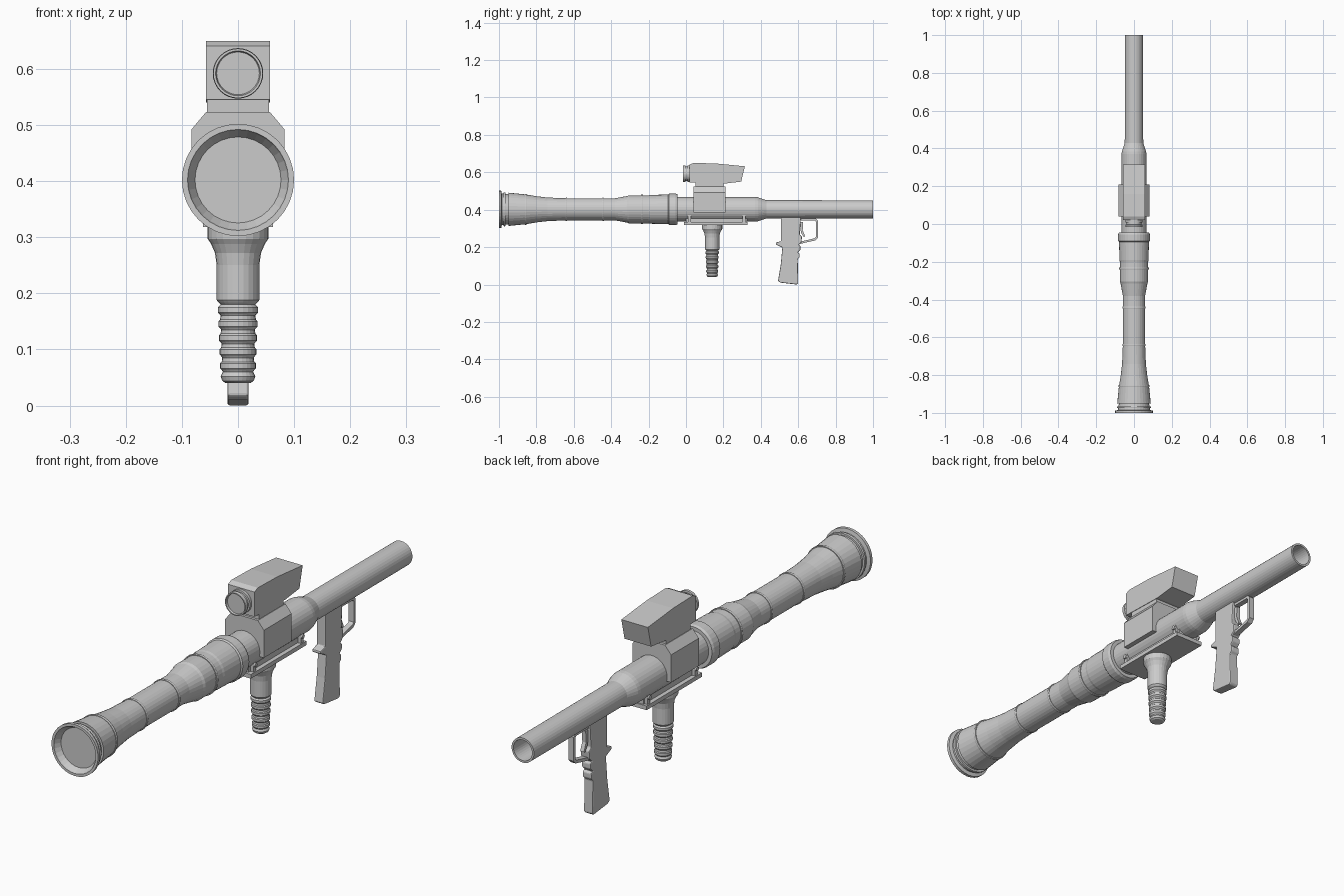
import bpy, bmesh, math
from mathutils import Vector

AXIS_Z = 0.402


def finish(name, bm):
    bmesh.ops.recalc_face_normals(bm, faces=bm.faces)
    me = bpy.data.meshes.new(name)
    bm.to_mesh(me)
    bm.free()
    ob = bpy.data.objects.new(name, me)
    bpy.context.collection.objects.link(ob)
    return ob


def lathe(name, profile, axis, origin, sides=32):
    """Revolve (position, radius) pairs around the x, y or z axis."""
    bm = bmesh.new()
    rings = []
    for t, r in profile:
        ring = []
        for i in range(sides):
            a = 2 * math.pi * i / sides
            c, s = r * math.cos(a), r * math.sin(a)
            p = {'x': (t, c, s), 'y': (c, t, s), 'z': (c, s, t)}[axis]
            ring.append(bm.verts.new(Vector(p) + Vector(origin)))
        rings.append(ring)
    for a, b in zip(rings, rings[1:]):
        for i in range(sides):
            j = (i + 1) % sides
            bm.faces.new((a[i], a[j], b[j], b[i]))
    bm.faces.new(rings[0])
    bm.faces.new(rings[-1])
    return finish(name, bm)


def prism(name, outline, a, b, axis='x', bevel=0):
    """Extrude an outline: (y, z) along x, or (x, z) along y."""
    bm = bmesh.new()
    put = (lambda p, t: (t, p[0], p[1])) if axis == 'x' else (lambda p, t: (p[0], t, p[1]))
    lo = [bm.verts.new(put(p, a)) for p in outline]
    hi = [bm.verts.new(put(p, b)) for p in outline]
    n = len(outline)
    for i in range(n):
        j = (i + 1) % n
        bm.faces.new((lo[i], lo[j], hi[j], hi[i]))
    bm.faces.new(lo)
    bm.faces.new(hi)
    ob = finish(name, bm)
    if bevel:
        m = ob.modifiers.new("bevel", 'BEVEL')
        m.width, m.segments, m.limit_method = bevel, 2, 'ANGLE'
    return ob


def box(name, x, y0, y1, z0, z1, bevel=0):
    return prism(name, [(y0, z0), (y1, z0), (y1, z1), (y0, z1)], -x, x, 'x', bevel)


# Main tube: flare cone, outer wall, then the open bore
lathe("main_tube", [
    (-0.93, 0.051), (-0.995, 0.088), (-1.0, 0.090), (-1.0, 0.1), (-0.988, 0.1), (-0.985, 0.085),
    (-0.95, 0.080), (-0.95, 0.089), (-0.86, 0.080), (-0.80, 0.070), (-0.74, 0.063),
    (-0.64, 0.059), (-0.38, 0.059), (-0.315, 0.071), (-0.305, 0.075), (-0.20, 0.075),
    (-0.19, 0.077), (-0.095, 0.079), (-0.09, 0.084), (-0.055, 0.084), (-0.045, 0.080),
    (-0.045, 0.066), (0.37, 0.066), (0.385, 0.064), (0.43, 0.049), (1.0, 0.048),
    (1.0, 0.040), (0.45, 0.040)], 'y', (0, 0, AXIS_Z))

# Raised bands
for i, (y, r) in enumerate([(-0.97, 0.091), (-0.857, 0.083), (-0.64, 0.062),
                            (-0.443, 0.062), (-0.235, 0.079)]):
    lathe(f"tube_band_{i + 1}", [(y - 0.005, r - 0.012), (y - 0.005, r - 0.001), (y - 0.002, r),
                                 (y + 0.002, r), (y + 0.005, r - 0.001), (y + 0.005, r - 0.012)],
          'y', (0, 0, AXIS_Z))

# Sight mount saddle over the tube
prism("sight_mount", [(-0.083, 0.385), (0.083, 0.385), (0.083, 0.492), (0.057, 0.523),
                      (-0.057, 0.523), (-0.083, 0.492)], 0.04, 0.21, 'y')
box("sight_mount_neck", 0.055, 0.05, 0.20, 0.50, 0.55)

# Sight housing and eyepiece
prism("sight_housing", [(0.02, 0.545), (0.21, 0.54), (0.295, 0.55), (0.315, 0.632),
                        (0.16, 0.647), (0.04, 0.650), (0.02, 0.641)], -0.057, 0.057)
lathe("sight_eyepiece", [(-0.010, 0.038), (-0.017, 0.040), (-0.017, 0.044), (-0.004, 0.045),
                         (-0.003, 0.039), (0.008, 0.039), (0.009, 0.045), (0.03, 0.045)],
      'y', (0, 0, 0.592))

# Lower rail, cradle and cross bolts
box("grip_rail", 0.062, -0.01, 0.33, 0.318, 0.334)
box("rail_cradle", 0.045, 0.0, 0.325, 0.33, 0.36)
for i, y in enumerate((0.02, 0.31)):
    box(f"rail_lug_{i + 1}", 0.058, y - 0.008, y + 0.008, 0.33, 0.375)
    lathe(f"rail_bolt_{i + 1}", [(-0.064, 0.008), (0.064, 0.008)], 'x', (0, y, 0.36), 12)

# Ribbed forward grip
prof = [(0.32, 0.054), (0.297, 0.054), (0.288, 0.048), (0.272, 0.041), (0.25, 0.038), (0.188, 0.038),
        (0.184, 0.035), (0.18, 0.031)]
for k in range(5):
    z, r = 0.178 - 0.025 * k, 0.036 - 0.001 * k
    prof += [(z, r - 0.003), (z - 0.003, r), (z - 0.012, r), (z - 0.015, r - 0.003), (z - 0.018, r - 0.005)]
prof += [(0.052, 0.031), (0.044, 0.028), (0.04, 0.022)]
lathe("forward_grip", prof, 'z', (0, 0.14, 0), 24)

# Trigger grip with beaver tail and finger swells
prism("trigger_grip", [
    (0.508, 0.365), (0.508, 0.232), (0.480, 0.224), (0.480, 0.214), (0.515, 0.198), (0.507, 0.11),
    (0.492, 0.018), (0.505, 0.010), (0.592, 0.0), (0.600, 0.008), (0.597, 0.135), (0.607, 0.145),
    (0.607, 0.165), (0.598, 0.172), (0.612, 0.185), (0.612, 0.205), (0.603, 0.212),
    (0.617, 0.225), (0.620, 0.255), (0.608, 0.268), (0.615, 0.365)], -0.019, 0.019, 'x', 0.004)

# Trigger
prism("trigger", [(0.61, 0.335), (0.626, 0.335), (0.624, 0.29), (0.637, 0.258), (0.630, 0.254),
                  (0.616, 0.275), (0.61, 0.30)], -0.008, 0.008)

# Trigger guard: thin closed loop
outer = [(0.605, 0.352), (0.695, 0.352), (0.705, 0.342), (0.705, 0.25), (0.692, 0.236), (0.605, 0.216)]
inner = [(0.605, 0.342), (0.688, 0.342), (0.694, 0.336), (0.694, 0.254), (0.687, 0.247), (0.605, 0.228)]
prism("trigger_guard", outer + inner[::-1], -0.011, 0.011)
